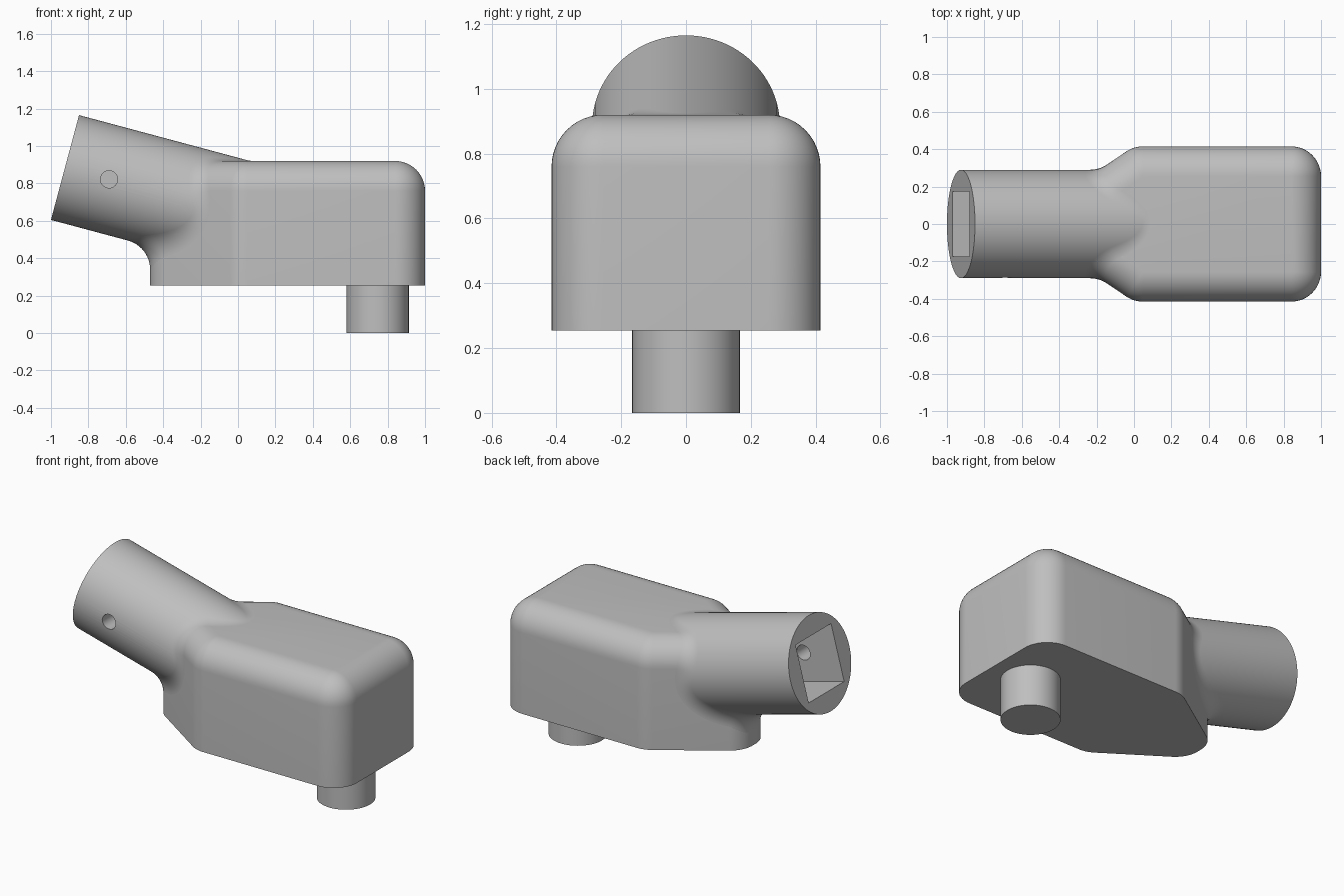
import bpy, bmesh, math
from mathutils import Vector, Matrix, geometry

cube = bpy.data.objects.get("Cube")
if cube:
    bpy.data.objects.remove(cube, do_unlink=True)

grey = bpy.data.materials.new("light grey")
grey.use_nodes = True
grey.diffuse_color = (0.52, 0.52, 0.52, 1)
grey.node_tree.nodes["Principled BSDF"].inputs["Base Color"].default_value = grey.diffuse_color

R = 0.16                      # common rounding radius
BASE, TOP = 0.255, 0.92       # housing heights
TUBE_R, SEG = 0.29, 96
TILT = math.radians(15)
AXIS = Vector((math.cos(TILT), 0, -math.sin(TILT)))
UP = Vector((math.sin(TILT), 0, math.cos(TILT)))
SIDE = Vector((0, 1, 0))
MOUTH = Vector((-0.925, 0, 0.885))


def finish(name, bm):
    mesh = bpy.data.meshes.new(name)
    bm.to_mesh(mesh)
    bm.free()
    ob = bpy.data.objects.new(name, mesh)
    bpy.context.collection.objects.link(ob)
    mesh.materials.append(grey)
    return ob


def smooth(ob):
    bpy.ops.object.select_all(action='DESELECT')
    ob.select_set(True)
    bpy.context.view_layer.objects.active = ob
    bpy.ops.object.shade_smooth_by_angle(angle=math.radians(30))


def skin(bm, rings, closed=True):
    """Quads between successive rings of points."""
    rows = [[bm.verts.new(p) for p in ring] for ring in rings]
    n = len(rows[0])
    for a, b in zip(rows, rows[1:]):
        for i in range(n):
            j = (i + 1) % n
            bm.faces.new((a[i], a[j], b[j], b[i]))
    return rows


def cut(ob, cutter):
    mod = ob.modifiers.new("cut", 'BOOLEAN')
    mod.operation = 'DIFFERENCE'
    mod.solver = 'EXACT'
    mod.object = cutter
    bpy.context.view_layer.objects.active = ob
    bpy.ops.object.modifier_apply(modifier=mod.name)
    bpy.data.objects.remove(cutter, do_unlink=True)


# Housing plan: square at one end, tapering to a blunt nose
half = [(1, 0.415), (0, 0.415), (-0.47, 0.1)]
plan = [Vector(p) for p in half] + [Vector((x, -y)) for x, y in reversed(half)]
count = len(plan)
normals = []
for i in range(count):
    d = (plan[(i + 1) % count] - plan[i]).normalized()
    normals.append(Vector((d.y, -d.x)))
core = [v - R * (normals[i - 1] + normals[i]) / (1 + normals[i - 1].dot(normals[i]))
        for i, v in enumerate(plan)]


def outline(radius, z):
    pts = []
    for i, c in enumerate(core):
        a, b = normals[i - 1], normals[i]
        for k in range(13):
            p = c + radius * a.slerp(b, k / 12)
            pts.append((p.x, p.y, z))
    return pts


# Housing with rounded top rim
bm = bmesh.new()
rings = [outline(R, BASE)]
for k in range(13):
    a = k / 12 * math.pi / 2
    rings.append(outline(R * math.cos(a), TOP - R + R * math.sin(a)))
rows = skin(bm, rings)
bm.faces.new(rows[0][::-1])
bm.faces.new(rows[-1])
bmesh.ops.remove_doubles(bm, verts=bm.verts, dist=1e-5)
bmesh.ops.recalc_face_normals(bm, faces=bm.faces)
smooth(finish("housing", bm))


# Tilted tube
def radial(i):
    a = 2 * math.pi * i / SEG
    return UP * math.cos(a) + SIDE * math.sin(a)


bm = bmesh.new()
rows = skin(bm, [[MOUTH + AXIS * t + radial(i) * TUBE_R for i in range(SEG)]
                 for t in (0, 1.15)])
bm.faces.new(rows[0][::-1])
bm.faces.new(rows[-1])
bmesh.ops.recalc_face_normals(bm, faces=bm.faces)
tube = finish("tube", bm)

# Square socket in the tube mouth
frame = Matrix((AXIS, SIDE, UP)).transposed().to_4x4()
bm = bmesh.new()
bmesh.ops.create_cube(bm, size=1, matrix=Matrix.Translation(MOUTH + AXIS * 0.25)
                      @ frame @ Matrix.Diagonal((0.7, 0.35, 0.35, 1)))
cut(tube, finish("socket_cutter", bm))

# Pin hole through the front wall of the tube
bm = bmesh.new()
bmesh.ops.create_cone(bm, cap_ends=True, segments=32, radius1=0.046, radius2=0.046, depth=0.3,
                      matrix=Matrix.Translation(MOUTH + AXIS * 0.244 - SIDE * 0.25)
                      @ Matrix.Rotation(math.pi / 2, 4, 'X'))
cut(tube, finish("pin_cutter", bm))
smooth(tube)


# Rolling-ball fillet where the tube meets the housing
def nearest_core(p):
    q = p.to_2d()
    z = min(p.z, TOP - R)
    if all((q - c).dot(n) <= 0 for c, n in zip(core, normals)):
        return Vector((q.x, q.y, z))
    options = []
    for i in range(count):
        a, b = core[i], core[(i + 1) % count]
        f = geometry.intersect_point_line(q, a, b)[1]
        options.append(a.lerp(b, min(max(f, 0), 1)))
    best = min(options, key=lambda o: (o - q).length)
    return Vector((best.x, best.y, z))


strips = []
for i in range(SEG):
    out = radial(i)
    lo, hi = 0.0, 1.2
    for _ in range(40):
        mid = (lo + hi) / 2
        ball = MOUTH + AXIS * mid + out * (TUBE_R + R)
        if (ball - nearest_core(ball)).length > 2 * R:
            lo = mid
        else:
            hi = mid
    to_body = (nearest_core(ball) - ball).normalized()
    strips.append([ball + R * (-out).slerp(to_body, k / 12) for k in range(13)])
bm = bmesh.new()
skin(bm, list(zip(*strips)))
bmesh.ops.recalc_face_normals(bm, faces=bm.faces)
bm.faces.ensure_lookup_table()
bm.normal_update()
# Top strip must face upward
if max(bm.faces, key=lambda f: f.calc_center_median().z).normal.z < 0:
    bmesh.ops.reverse_faces(bm, faces=bm.faces)
smooth(finish("junction_fillet", bm))

# Round peg under the housing
bm = bmesh.new()
depth = BASE + 0.02
bmesh.ops.create_cone(bm, cap_ends=True, segments=64, radius1=0.166, radius2=0.166, depth=depth,
                      matrix=Matrix.Translation((0.747, 0, depth / 2)))
smooth(finish("peg", bm))
